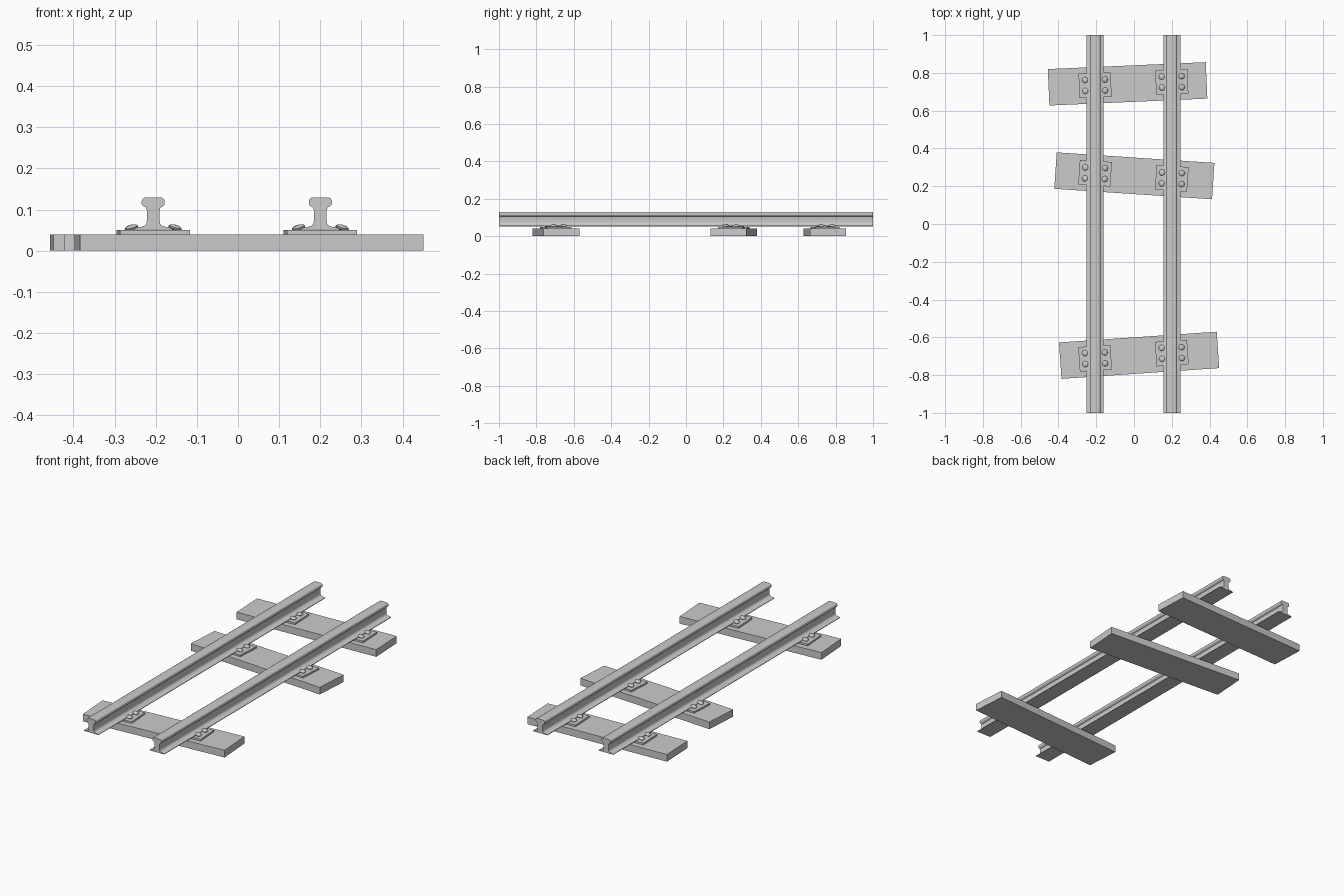
import bpy, bmesh, math
from mathutils import Matrix, Vector

if "Cube" in bpy.data.objects:
    bpy.data.objects.remove(bpy.data.objects["Cube"])

RAIL_X = (-0.206, 0.200)
# tie centre x, centre y, rotation in degrees
TIES = [(-0.034, 0.742, 2.5), (0.002, 0.255, -3.8), (0.027, -0.695, 3.9)]


def make_object(name, bm, smooth=False):
    bmesh.ops.recalc_face_normals(bm, faces=bm.faces)
    me = bpy.data.meshes.new(name)
    bm.to_mesh(me)
    bm.free()
    ob = bpy.data.objects.new(name, me)
    bpy.context.collection.objects.link(ob)
    if smooth:
        bpy.ops.object.select_all(action='DESELECT')
        bpy.context.view_layer.objects.active = ob
        ob.select_set(True)
        bpy.ops.object.shade_smooth_by_angle(angle=math.radians(40))
    return ob


def box(name, size, loc, angle):
    bm = bmesh.new()
    m = (Matrix.Translation(loc) @ Matrix.Rotation(angle, 4, 'Z')
         @ Matrix.Diagonal((*size, 1)))
    bmesh.ops.create_cube(bm, size=1, matrix=m)
    return make_object(name, bm)


# Rail cross-section (right half, bottom to top), mirrored and extruded along y
HALF = [(0.045, 0.052), (0.045, 0.055), (0.030, 0.058), (0.020, 0.061),
        (0.0165, 0.066), (0.0155, 0.075), (0.0155, 0.098), (0.0175, 0.105),
        (0.025, 0.109), (0.028, 0.113), (0.028, 0.121), (0.026, 0.126),
        (0.021, 0.129), (0.012, 0.130)]


def rail(name, x):
    bm = bmesh.new()
    outline = HALF + [(-px, pz) for px, pz in reversed(HALF)]
    face = bm.faces.new([bm.verts.new((x + px, -1, pz)) for px, pz in outline])
    ext = bmesh.ops.extrude_face_region(bm, geom=[face])
    verts = [v for v in ext['geom'] if isinstance(v, bmesh.types.BMVert)]
    bmesh.ops.translate(bm, verts=verts, vec=(0, 2, 0))
    return make_object(name, bm, True)


# Flattened domed bolt heads, tilted to sit on the rail foot
def bolts(name, loc, angle):
    bm = bmesh.new()
    for sx in (-1, 1):
        for sy in (-1, 1):
            m = (Matrix.Translation(loc) @ Matrix.Rotation(angle * 0.5, 4, 'Z')
                 @ Matrix.Translation((sx * 0.053, sy * 0.029, 0.056))
                 @ Matrix.Rotation(math.radians(16) * sx, 4, 'Y')
                 @ Matrix.Diagonal((0.016, 0.016, 0.007, 1)))
            bmesh.ops.create_uvsphere(bm, u_segments=16, v_segments=8,
                                      radius=1, matrix=m)
    return make_object(name, bm, True)


for side, x in zip(("left", "right"), RAIL_X):
    rail(f"rail_{side}", x)

# Wooden ties with a base plate and four bolts under each rail
for i, (cx, cy, deg) in enumerate(TIES, 1):
    a = math.radians(deg)
    box(f"tie_{i}", (0.837, 0.193, 0.04), (cx, cy, 0.02), a)
    for side, x in zip(("left", "right"), RAIL_X):
        y = cy + (x - cx) * math.tan(a)
        box(f"base_plate_{i}_{side}", (0.17, 0.13, 0.012), (x, y, 0.044), a)
        bolts(f"bolts_{i}_{side}", Vector((x, y, 0)), a)
